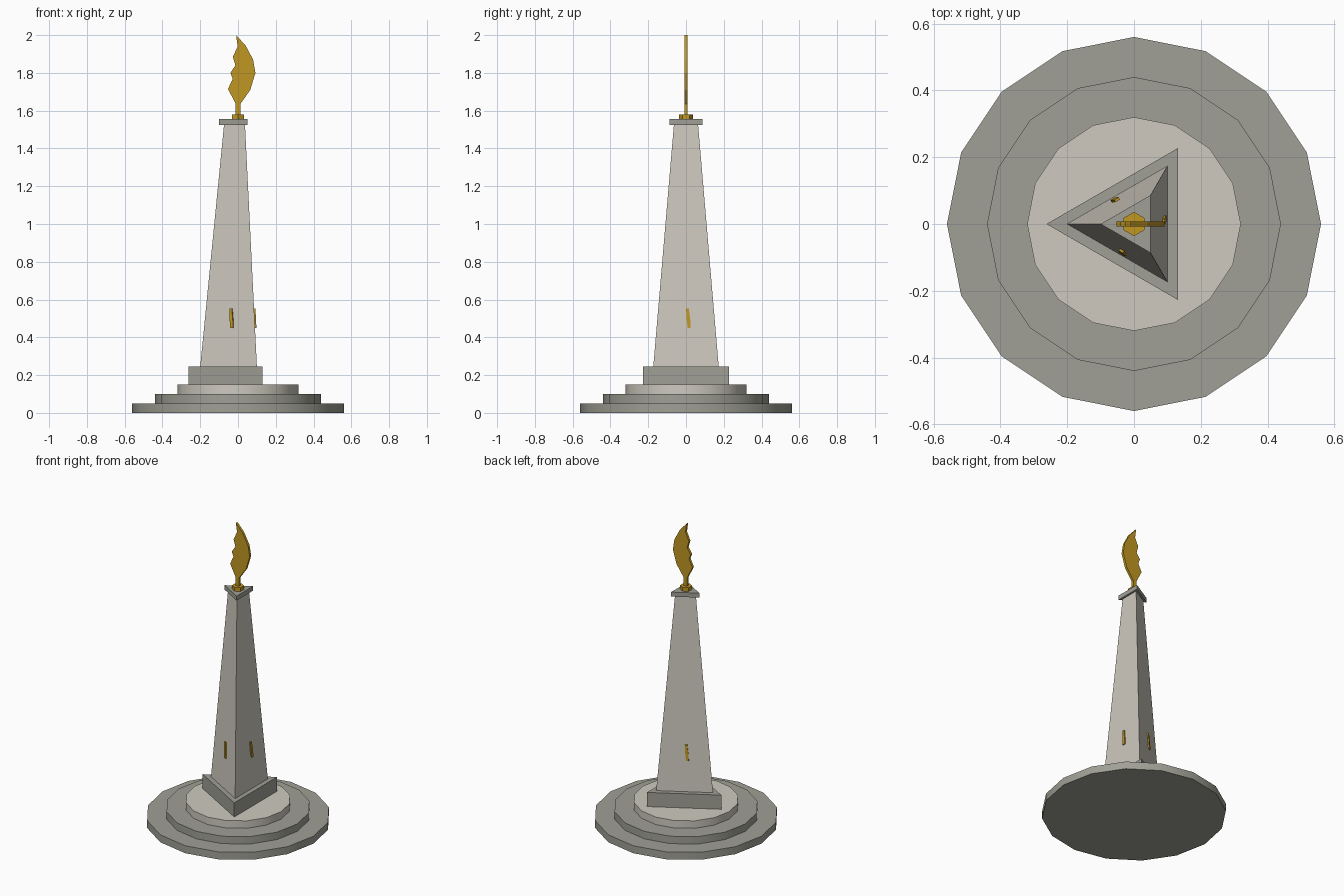
import bpy, bmesh, math
from mathutils import Matrix

if "Cube" in bpy.data.objects:
    bpy.data.objects.remove(bpy.data.objects["Cube"])


def material(name, rgb):
    m = bpy.data.materials.new(name)
    m.diffuse_color = (*rgb, 1.0)
    m.use_nodes = True
    m.node_tree.nodes["Principled BSDF"].inputs["Base Color"].default_value = m.diffuse_color
    return m


LIGHT = material("light stone", (0.62, 0.59, 0.52))
DARK = material("grey stone", (0.35, 0.35, 0.305))
GOLD = material("gold", (0.53, 0.31, 0.016))


def finish(name, bm, mat):
    bmesh.ops.recalc_face_normals(bm, faces=bm.faces)
    me = bpy.data.meshes.new(name)
    bm.to_mesh(me)
    bm.free()
    ob = bpy.data.objects.new(name, me)
    bpy.context.collection.objects.link(ob)
    me.materials.append(mat)
    return ob


def frustum(name, sides, r0, r1, z0, z1, mat, start=0.0):
    """Straight or tapered prism with its first corner at angle start."""
    bm = bmesh.new()
    rings = []
    for r, z in ((r0, z0), (r1, z1)):
        angles = [start + 2 * math.pi * i / sides for i in range(sides)]
        rings.append([bm.verts.new((r * math.cos(a), r * math.sin(a), z)) for a in angles])
    bm.faces.new(rings[0][::-1])
    bm.faces.new(rings[1])
    for i in range(sides):
        j = (i + 1) % sides
        bm.faces.new((rings[0][i], rings[0][j], rings[1][j], rings[1][i]))
    return finish(name, bm, mat)


def smooth(ob):
    bpy.ops.object.select_all(action='DESELECT')
    ob.select_set(True)
    bpy.context.view_layer.objects.active = ob
    bpy.ops.object.shade_smooth_by_angle(angle=math.radians(30))


# Three round steps
for i, (r, mat) in enumerate(((0.56, DARK), (0.44, DARK), (0.32, LIGHT))):
    smooth(frustum(f"round_step_{i + 1}", 16, r, r, 0.05 * i, 0.05 * (i + 1), mat))

# Triangular plinth, tapered shaft and cap, one corner towards -x
frustum("plinth", 3, 0.262, 0.262, 0.15, 0.245, DARK, math.pi)
frustum("shaft", 3, 0.20, 0.074, 0.245, 1.525, LIGHT, math.pi)
frustum("cap", 3, 0.10, 0.10, 1.525, 1.555, DARK, math.pi)

# Flame socket
frustum("flame_socket", 6, 0.036, 0.036, 1.555, 1.58, GOLD, math.pi / 2)

# Flame: flat outline extruded in y
outline = [(0.012, 1.575), (0.012, 1.635), (0.03, 1.66), (0.065, 1.71), (0.092, 1.80),
           (0.08, 1.87), (0.04, 1.945), (-0.01, 2.0), (-0.002, 1.94), (-0.027, 1.885),
           (-0.014, 1.84), (-0.04, 1.80), (-0.028, 1.768), (-0.053, 1.715),
           (-0.027, 1.665), (-0.012, 1.635), (-0.012, 1.575)]
bm = bmesh.new()
face = bm.faces.new([bm.verts.new((x, -0.008, z)) for x, z in outline])
ext = bmesh.ops.extrude_face_region(bm, geom=[face])
bmesh.ops.translate(bm, vec=(0, 0.016, 0),
                    verts=[v for v in ext["geom"] if isinstance(v, bmesh.types.BMVert)])
finish("flame", bm, GOLD)

# Small slanted gold emblem on each shaft face
emblem = [(0.009, 0.45), (0.025, 0.45), (0.023, 0.49), (0.015, 0.553), (0.0, 0.553), (0.004, 0.49)]
for k in range(3):
    bm = bmesh.new()
    face = bm.faces.new([bm.verts.new((0.086 - 0.05 * (z - 0.5), y, z)) for y, z in emblem])
    ext = bmesh.ops.extrude_face_region(bm, geom=[face])
    bmesh.ops.translate(bm, vec=(0.009, 0, 0),
                        verts=[v for v in ext["geom"] if isinstance(v, bmesh.types.BMVert)])
    bm.transform(Matrix.Rotation(k * 2 * math.pi / 3, 4, 'Z'))
    finish(f"emblem_{k + 1}", bm, GOLD)
